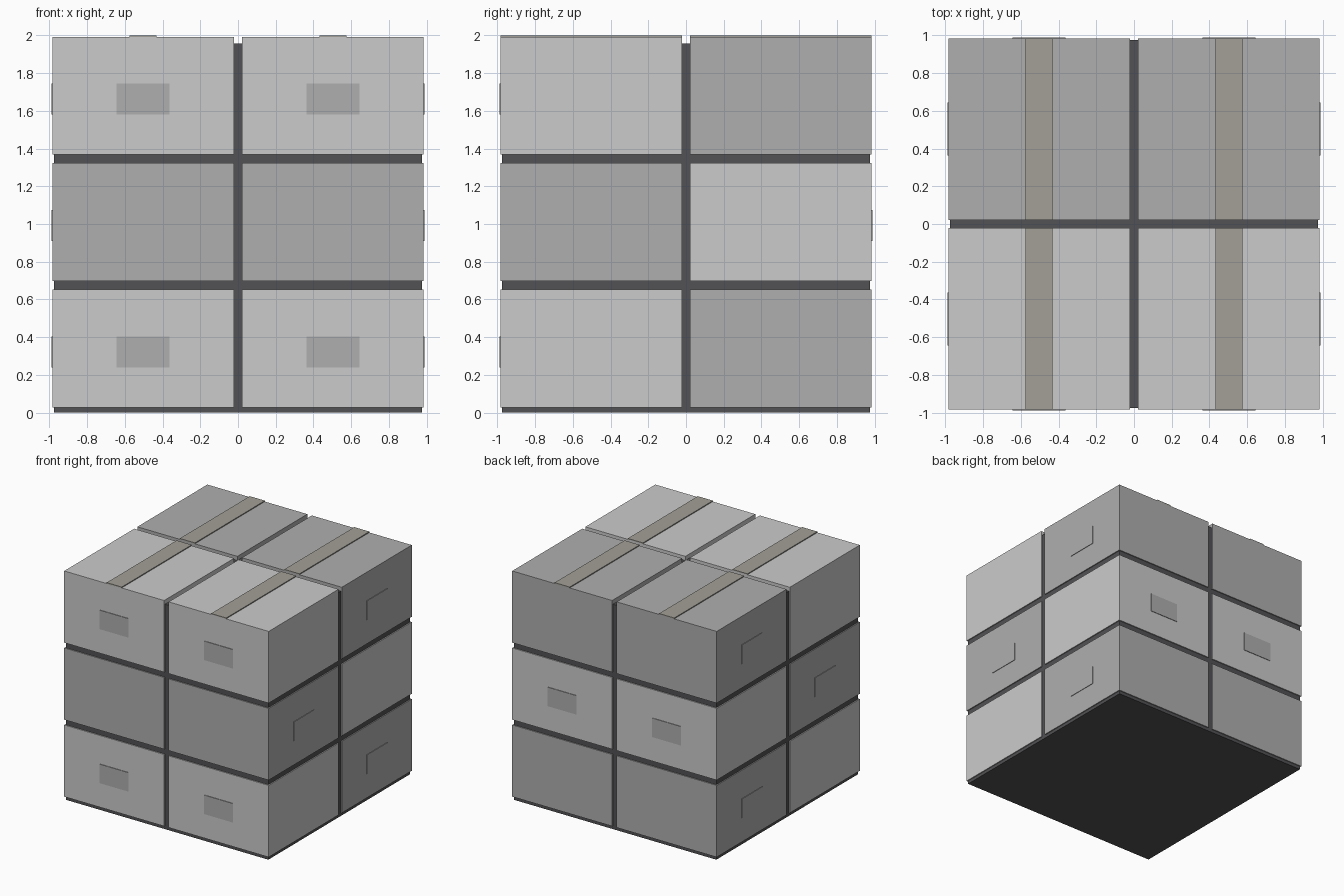
import bpy

if "Cube" in bpy.data.objects:
    bpy.data.objects.remove(bpy.data.objects["Cube"])


def material(name, rgb):
    m = bpy.data.materials.new(name)
    m.diffuse_color = (*rgb, 1)
    m.use_nodes = True
    m.node_tree.nodes["Principled BSDF"].inputs["Base Color"].default_value = m.diffuse_color
    return m


LIGHT = material("light_card", (0.60, 0.595, 0.58))
DARK = material("dark_card", (0.43, 0.43, 0.43))
TAPE = material("tape", (0.36, 0.35, 0.31))
CORE = material("core", (0.085, 0.085, 0.09))


def block(name, centre, size, mat):
    bpy.ops.mesh.primitive_cube_add(size=1, location=centre)
    ob = bpy.context.object
    ob.name = name
    ob.scale = size
    bpy.ops.object.transform_apply(location=False, rotation=False, scale=True)
    ob.data.materials.append(mat)
    return ob


W, H = 0.962, 0.624            # carton width/depth and height
MID, OUT = 0.503, 0.984        # carton centre and outer face
LAYERS = (0.34, 1.01, 1.68)    # layer centre heights

# Dark core filling the gaps between cartons
block("stack_core", (0, 0, 0.978), (1.95, 1.95, 1.956), CORE)

for layer, z in enumerate(LAYERS):
    for sx in (-1, 1):
        for sy in (-1, 1):
            light = (sy < 0) == (layer != 1)
            block("carton", (sx * MID, sy * MID, z), (W, W, H),
                  LIGHT if light else DARK)
            # Label on the outer face: front/back for light cartons, sides for dark
            zl = z - 0.018
            if light:
                block("label", (sx * MID, sy * OUT, zl), (0.28, 0.01, 0.165), DARK)
            else:
                block("label", (sx * OUT, sy * MID, zl), (0.01, 0.28, 0.165), DARK)
            # Tape strip over the top cartons
            if layer == 2:
                block("tape_strip", (sx * MID, sy * MID, 1.993),
                      (0.145, W, 0.014), TAPE)
